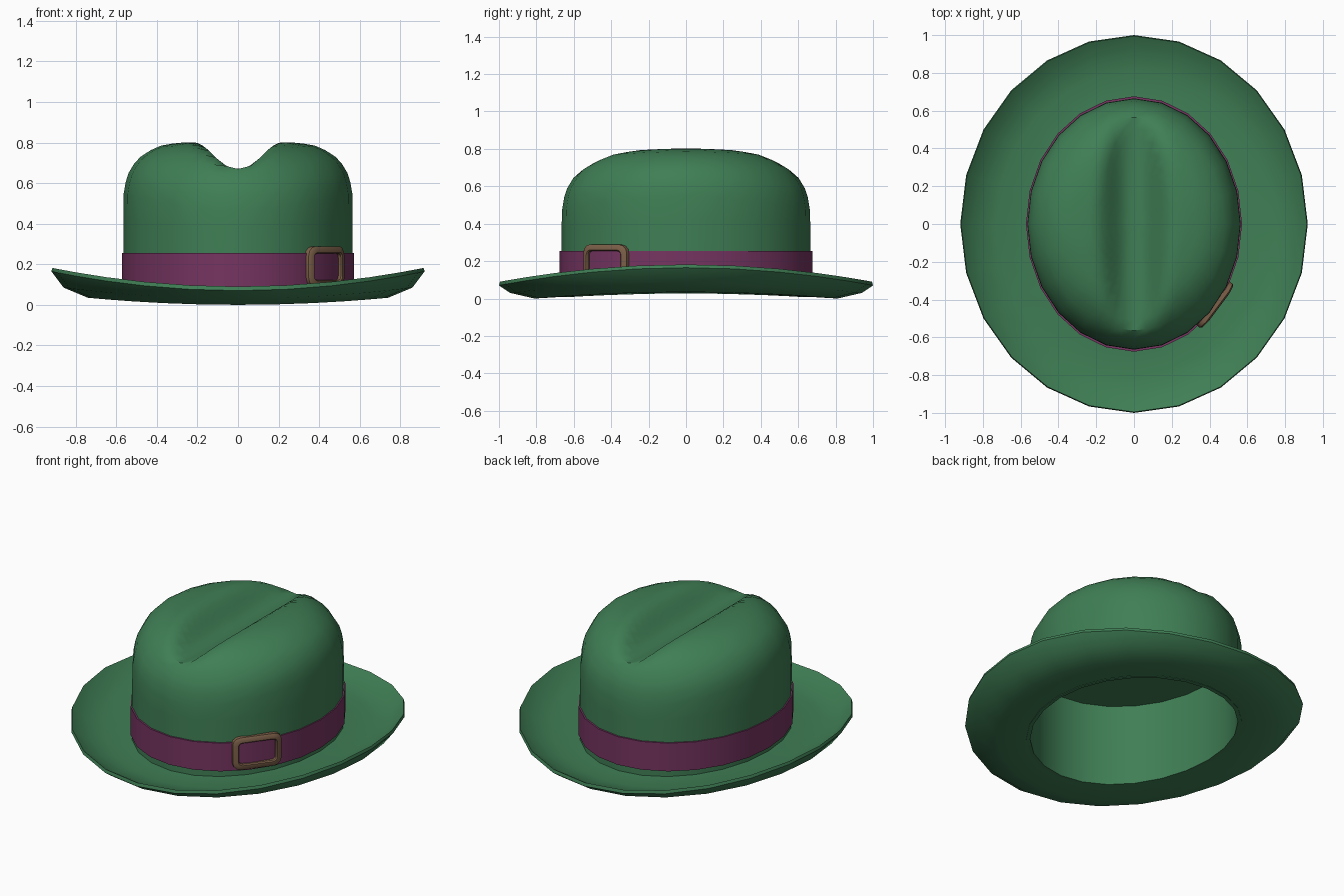
import bpy, bmesh
from math import cos, sin, pi, radians
from mathutils import Vector

cube = bpy.data.objects.get("Cube")
if cube:
    bpy.data.objects.remove(cube, do_unlink=True)


def material(name, rgb):
    mat = bpy.data.materials.new(name)
    mat.use_nodes = True
    mat.diffuse_color = (*rgb, 1)
    bsdf = next(n for n in mat.node_tree.nodes if n.type == 'BSDF_PRINCIPLED')
    bsdf.inputs["Base Color"].default_value = (*rgb, 1)
    bsdf.inputs["Roughness"].default_value = 0.8
    return mat


green = material("green felt", (0.05, 0.21, 0.09))
purple = material("purple ribbon", (0.18, 0.035, 0.12))
bronze = material("dull bronze", (0.2, 0.115, 0.065))


def finish(name, bm, mat, angle=40):
    bmesh.ops.recalc_face_normals(bm, faces=bm.faces[:])
    mesh = bpy.data.meshes.new(name)
    bm.to_mesh(mesh)
    bm.free()
    mesh.materials.append(mat)
    obj = bpy.data.objects.new(name, mesh)
    bpy.context.collection.objects.link(obj)
    bpy.ops.object.select_all(action='DESELECT')
    obj.select_set(True)
    bpy.context.view_layer.objects.active = obj
    bpy.ops.object.shade_smooth_by_angle(angle=radians(angle))
    return obj


def bridge(bm, a, b):
    n = len(a)
    for i in range(n):
        bm.faces.new((a[i], a[(i + 1) % n], b[(i + 1) % n], b[i]))


SIDES = 24


def oval(rx, ry, z_side, z_end, split=1):
    """24-sided oval whose height blends from its sides to its ends."""
    def corner(k):
        a = 2 * pi * k / SIDES
        return Vector((rx * cos(a), ry * sin(a), z_side + (z_end - z_side) * sin(a) ** 2))
    return [corner(k).lerp(corner(k + 1), j / split)
            for k in range(SIDES) for j in range(split)]


def loft(bm, rings, closed=True):
    loops = [[bm.verts.new(p) for p in ring] for ring in rings]
    for a, b in zip(loops, loops[1:]):
        bridge(bm, a, b)
    if closed:
        bridge(bm, loops[-1], loops[0])
    return loops


# Brim: saddle-shaped ring, sides curled up
bm = bmesh.new()
loft(bm, [oval(*r) for r in (
    (0.55, 0.645, 0.03, 0.01), (0.74, 0.81, 0.035, 0.0), (0.86, 0.94, 0.085, 0.03),
    (0.92, 1.0, 0.165, 0.07), (0.915, 0.995, 0.182, 0.09), (0.85, 0.925, 0.11, 0.055),
    (0.73, 0.80, 0.065, 0.03), (0.55, 0.645, 0.055, 0.04))])
finish("brim", bm, green)

# Crown: hollow shell with a dome pinched by a lengthwise crease
RX, RY = 0.565, 0.665


def creased(p):
    t = min(abs(p.x) / 0.24, 1)
    groove = 0.67 + 0.132 * t ** 3 * (10 - 15 * t + 6 * t * t)
    return Vector((p.x, p.y, min(p.z, groove)))


lining = [oval(0.545, 0.64, 0.52, 0.52, 2), oval(0.545, 0.64, 0.027, 0.007, 2)]
wall = [oval(RX, RY, 0.027, 0.007, 2)]
dome = [(1, 0.42, 0.38), (0.997, 0.55, 0.47), (0.98, 0.605, 0.54), (0.955, 0.65, 0.59),
        (0.905, 0.697, 0.645), (0.85, 0.73, 0.69), (0.76, 0.763, 0.735), (0.67, 0.785, 0.765),
        (0.58, 0.794, 0.78), (0.5, 0.799, 0.79), (0.42, 0.801, 0.799)]
dome += [(s, 0.801, 0.801) for s in (0.36, 0.3, 0.24, 0.18, 0.12, 0.06)]
wall += [[creased(p) for p in oval(RX * s, RY * s, zs, ze, 2)] for s, zs, ze in dome]
bm = bmesh.new()
loops = loft(bm, lining + wall, closed=False)
bm.faces.new(loops[0])
bm.faces.new(loops[-1])
finish("crown", bm, green)

# Ribbon band
bm = bmesh.new()
loft(bm, [oval(rx, ry, z, z) for rx, ry, z in (
    (0.56, 0.66, 0.08), (0.572, 0.676, 0.08), (0.572, 0.676, 0.255), (0.56, 0.66, 0.255))])
finish("ribbon_band", bm, purple)

# Buckle: rounded frame bent around the band
normal = Vector((0.8, -0.6, 0))
along = Vector((0.6, 0.8, 0))
centre = Vector((0.434, -0.432, 0.188))


def frame(half_w, half_h, radius, lift):
    points = []
    for quarter in range(4):
        a0 = quarter * pi / 2
        sx = 1 if quarter in (0, 3) else -1
        sy = 1 if quarter < 2 else -1
        for step in range(4):
            a = a0 + step * pi / 6
            u = sx * (half_w - radius) + radius * cos(a)
            v = sy * (half_h - radius) + radius * sin(a)
            bend = lift - u * u / 1.3
            points.append(centre + along * u + normal * bend + Vector((0, 0, v)))
    return points


bm = bmesh.new()
loft(bm, [frame(0.145, 0.1, 0.045, -0.005), frame(0.145, 0.1, 0.045, 0.018),
          frame(0.137, 0.092, 0.04, 0.025), frame(0.116, 0.071, 0.025, 0.025),
          frame(0.11, 0.065, 0.02, 0.018), frame(0.11, 0.065, 0.02, -0.005)])
finish("buckle", bm, bronze)
